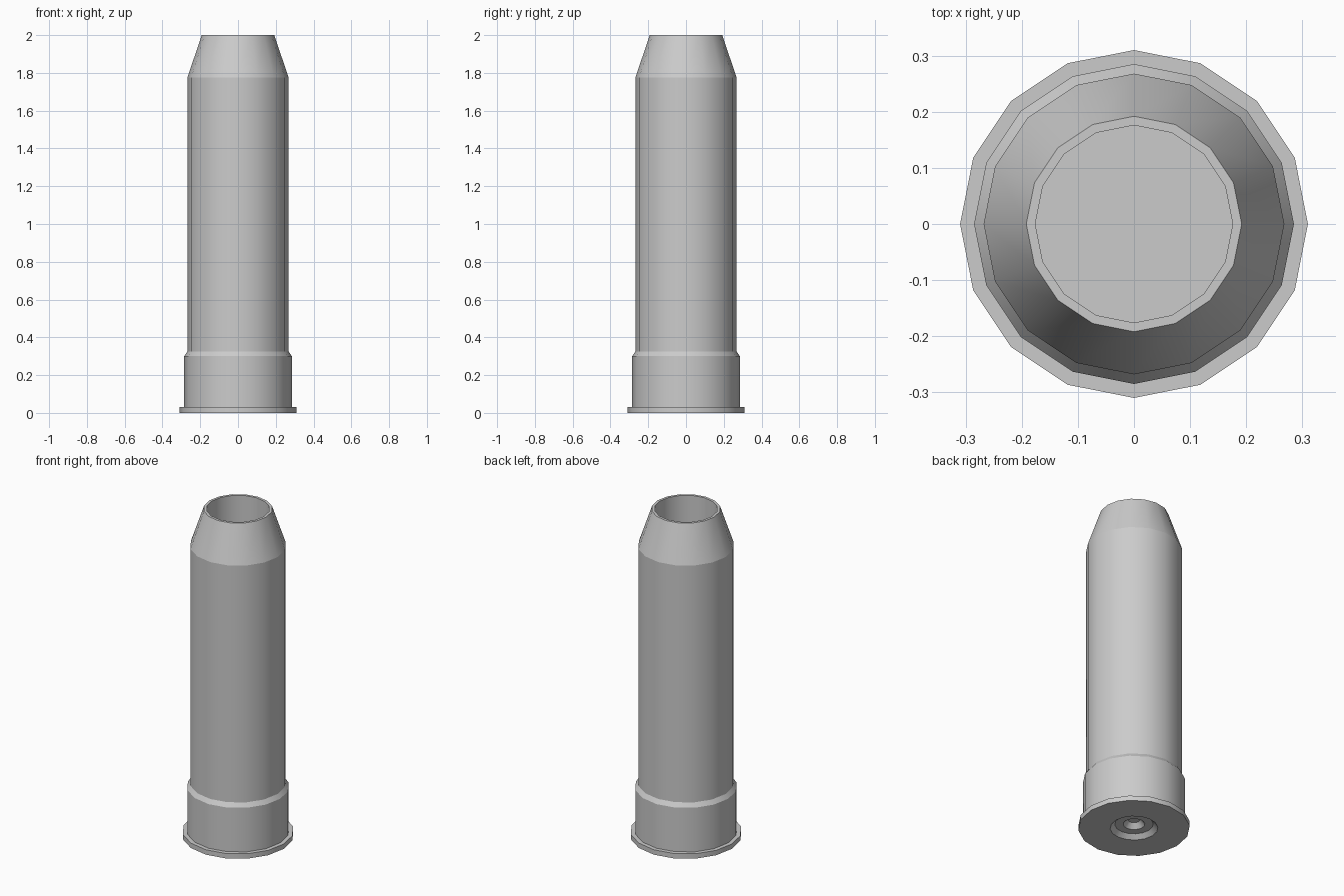
import bpy, bmesh, math

SIDES = 16

cube = bpy.data.objects.get("Cube")
if cube:
    bpy.data.objects.remove(cube, do_unlink=True)

GREY = (0.6, 0.6, 0.6, 1.0)
grey = bpy.data.materials.new("plain grey")
grey.use_nodes = True
grey.diffuse_color = GREY
grey.node_tree.nodes["Principled BSDF"].inputs["Base Color"].default_value = GREY


def lathe(name, profile):
    """Revolve (radius, height) points about z; radius 0 closes to a flat disc."""
    bm = bmesh.new()
    rings = []
    for r, z in profile:
        if r == 0:
            break
        rings.append([bm.verts.new((r * math.cos(a), r * math.sin(a), z))
                      for a in (math.tau * i / SIDES for i in range(SIDES))])
    for low, high in zip(rings, rings[1:]):
        for i in range(SIDES):
            j = (i + 1) % SIDES
            bm.faces.new((low[i], low[j], high[j], high[i]))
    if profile[-1][0] == 0:
        bm.faces.new(rings[-1])
    # Round sides are smooth, the edges between bands stay crisp
    for f in bm.faces:
        f.smooth = True
    for e in bm.edges:
        a, b = e.verts
        e.smooth = abs(a.co.z - b.co.z) > 1e-5
    mesh = bpy.data.meshes.new(name)
    bm.to_mesh(mesh)
    bm.free()
    mesh.materials.append(grey)
    obj = bpy.data.objects.new(name, mesh)
    bpy.context.collection.objects.link(obj)
    return obj


# Long hollow tube with a tapered mouth
lathe("case_tube", [(0.268, 0.325), (0.268, 1.775), (0.192, 2.0),
                    (0.176, 2.0), (0.176, 0.3), (0, 0.3)])

# Base cap with a thin rim and a bevelled shoulder
lathe("base_cap", [(0.133, 0), (0.31, 0), (0.31, 0.03), (0.285, 0.03),
                   (0.285, 0.3), (0.268, 0.325)])

# Stepped pocket in the underside; listed from the middle outwards
pocket = lathe("primer_pocket", [(0.133, 0), (0.107, 0.025), (0.06, 0.025),
                                 (0.035, 0.055), (0, 0.055)])
pocket.data.flip_normals()
